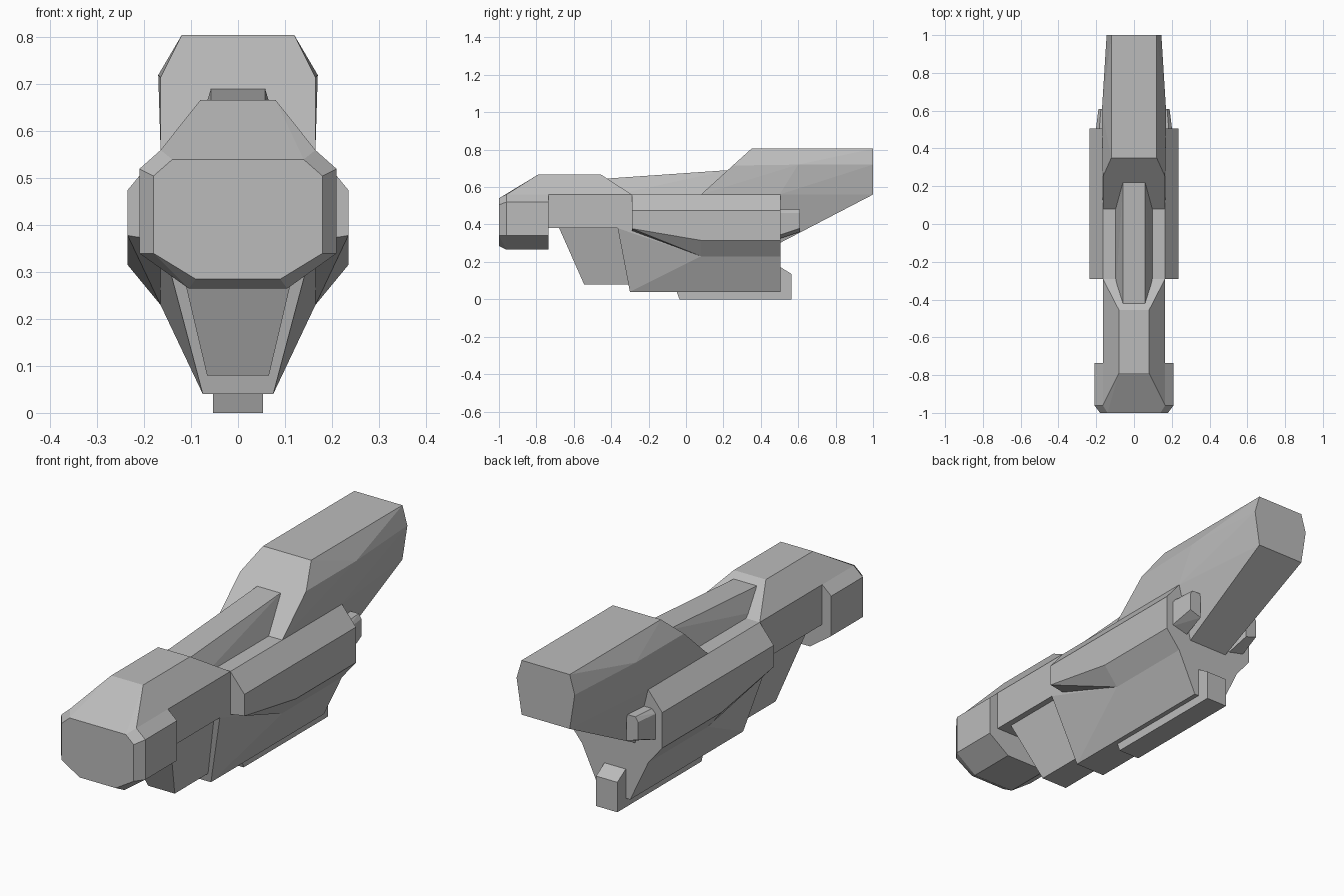
import bpy, bmesh

cube = bpy.data.objects.get("Cube")
if cube:
    bpy.data.objects.remove(cube, do_unlink=True)

# Single hull colour
grey = bpy.data.materials.new("hull grey")
grey.use_nodes = True
colour = (0.5, 0.5, 0.5, 1)
grey.diffuse_color = colour
grey.node_tree.nodes["Principled BSDF"].inputs["Base Color"].default_value = colour


def solid(name, corners, sides=None):
    """Faceted convex solid; sides=None mirrors corners across x, else builds one side."""
    bm = bmesh.new()
    for s in (sides or (1, -1)):
        for x, y, z in corners:
            bm.verts.new((s * x, y, z))
    hull = bmesh.ops.convex_hull(bm, input=bm.verts[:])
    loose = [v for v in bm.verts if not v.link_faces]
    bmesh.ops.delete(bm, geom=loose, context='VERTS')
    bmesh.ops.dissolve_limit(bm, angle_limit=0.02, verts=bm.verts[:], edges=bm.edges[:])
    bmesh.ops.recalc_face_normals(bm, faces=bm.faces[:])
    mesh = bpy.data.meshes.new(name)
    bm.to_mesh(mesh)
    bm.free()
    mesh.materials.append(grey)
    obj = bpy.data.objects.new(name, mesh)
    bpy.context.collection.objects.link(obj)
    return obj


def section(y, outline):
    """Place an (x, z) outline at depth y."""
    return [(x, y, z) for x, z in outline]


def profile(x, outline):
    """Place a (y, z) outline at half width x."""
    return [(x, y, z) for y, z in outline]


# Nose: bevelled octagonal block
nose_rim = [(.165, .56), (.21, .52), (.21, .34), (.105, .265)]
nose_face = [(.14, .54), (.18, .505), (.18, .34), (.09, .285)]
solid("nose", section(-1, nose_face) + section(-.96, nose_rim) + section(-.735, nose_rim))

# Forward hull with sloped roof
solid("forward_hull", [
    (.14, -1, .54), (.165, -.96, .56), (.14, -.98, .40), (.165, -.73, .38),
    (.08, -.79, .667), (.08, -.455, .667),
    (.165, -.29, .56), (.165, -.29, .38)])

# Mid hull with side pods and dropped belly
pod = [(.165, .56), (.235, .475), (.235, .315), (.165, .23)]
pod_front = [(.165, .56), (.235, .475), (.235, .378), (.165, .367)]
solid("side_pods", section(-.29, pod_front) + section(.08, pod) + section(.505, pod))

# Keel tapering to a narrow bottom
solid("keel", profile(.165, [(-.365, .38), (.08, .23), (.505, .23), (.505, .38)])
      + profile(.075, [(-.30, .04), (.505, .04)]))

# Wedge below the forward hull
solid("chin", profile(.138, [(-.68, .385), (-.34, .385)])
      + profile(.066, [(-.545, .08), (-.28, .08)]))

# Skid under the keel with upright rear post
solid("skid", profile(.053, [(-.05, .04), (-.035, 0), (.565, 0), (.565, .135),
                             (.50, .175), (.45, .04)]))

# Raised spine on the deck
solid("spine", profile(.10, [(-.42, .55), (.2, .55)])
      + profile(.058, [(-.43, .645), (.22, .69), (.22, .55)]))

# Raised tail boom
solid("tail", profile(.165, [(.08, .56), (.25, .715), (.50, .56)])
      + profile(.12, [(.35, .805), (1, .805), (1, .56)])
      + [(.17, .60, .72), (.145, 1, .72), (.10, .50, .30), (.10, .30, .30)])

# Small thruster blocks behind the pods
for label, side in (("left", 1), ("right", -1)):
    solid(label + "_thruster",
          section(.49, [(.12, .48), (.185, .48), (.203, .46), (.203, .34), (.12, .32)])
          + section(.61, [(.13, .48), (.175, .48), (.188, .46), (.188, .38), (.13, .36)]),
          sides=(side,))
